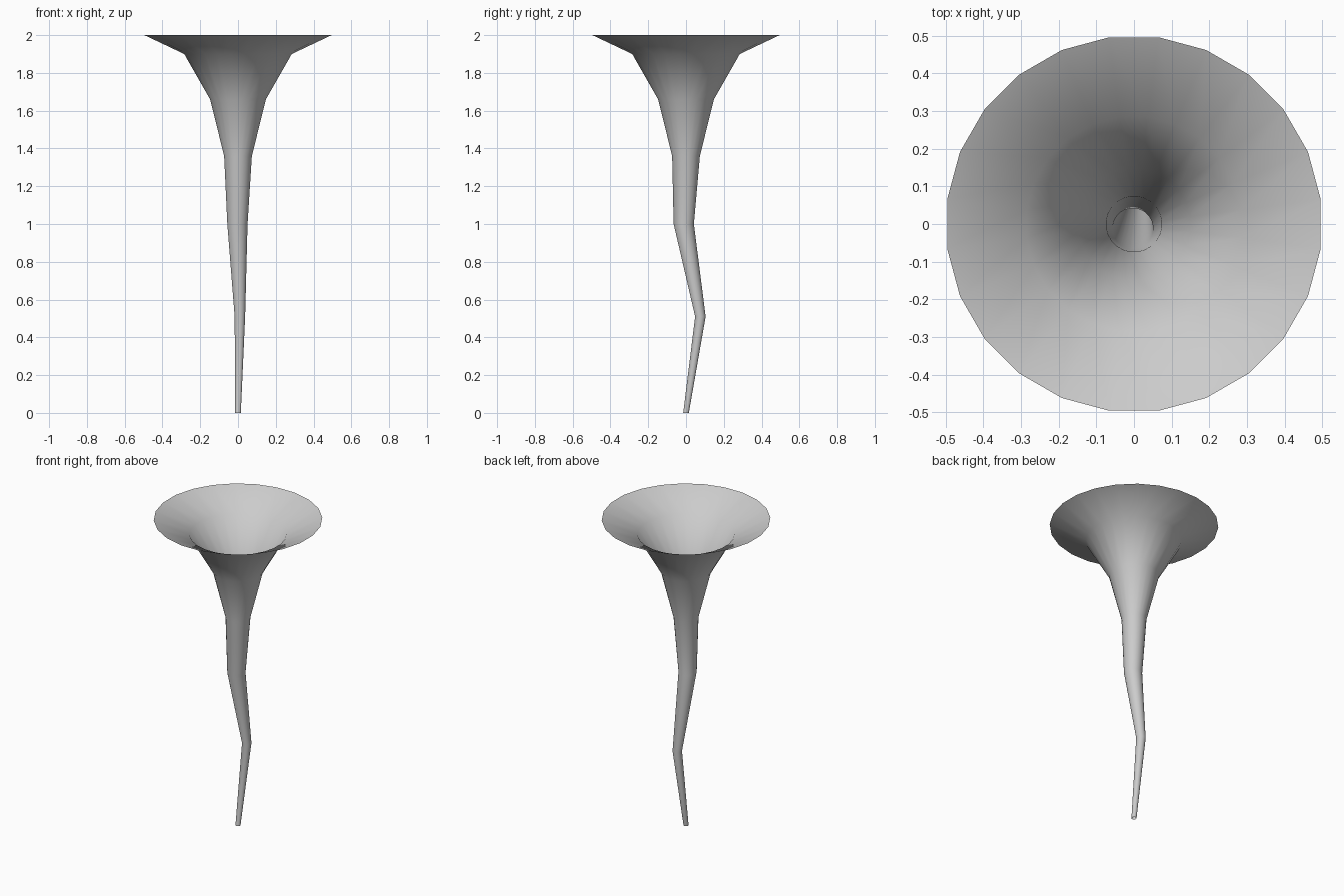
import bpy, bmesh, math

if "Cube" in bpy.data.objects:
    bpy.data.objects.remove(bpy.data.objects["Cube"])

SIDES = 24
# Rings along the bent stem and flared bell: x, y, z, radius
RINGS = [
    (0, 0, 0, 0.015),
    (0.01, 0.076, 0.51, 0.028),
    (-0.003, -0.012, 1.0, 0.054),
    (0, 0, 1.36, 0.074),
    (0, 0, 1.66, 0.149),
    (0, 0, 1.9, 0.287),
    (0, 0, 2.0, 0.5),
]


def ring(bm, x, y, z, r):
    angles = [2 * math.pi * (i + 0.5) / SIDES for i in range(SIDES)]
    return [bm.verts.new((x + r * math.cos(a), y + r * math.sin(a), z)) for a in angles]


# Open, single-skin trumpet with a crooked stem
bm = bmesh.new()
loops = [ring(bm, *p) for p in RINGS]
for low, high in zip(loops, loops[1:]):
    for i in range(SIDES):
        j = (i + 1) % SIDES
        bm.faces.new((low[i], low[j], high[j], high[i])).smooth = True
mesh = bpy.data.meshes.new("trumpet_flare")
bm.to_mesh(mesh)
bm.free()
flare = bpy.data.objects.new("trumpet_flare", mesh)
bpy.context.collection.objects.link(flare)
